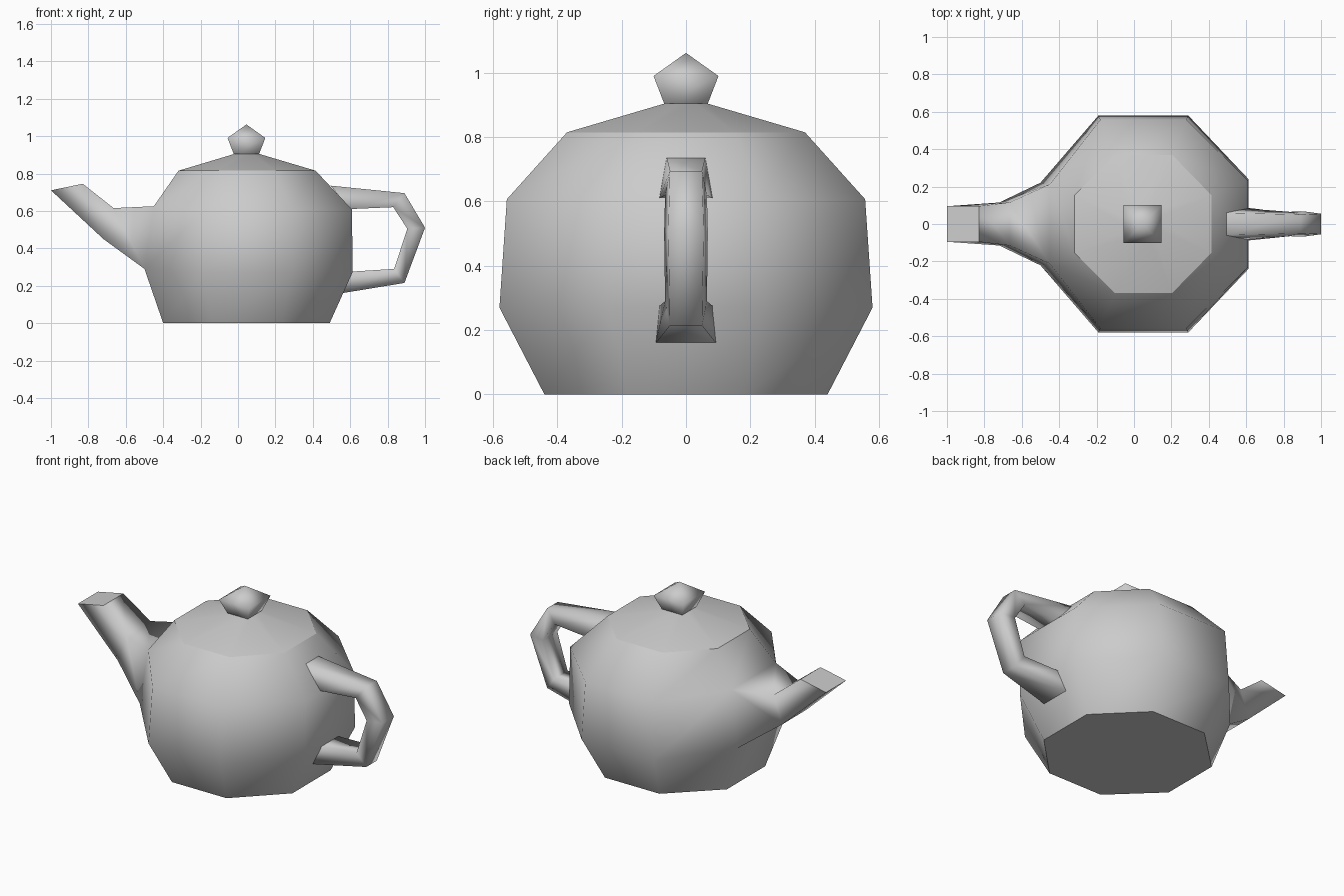
import bpy
import bmesh

cube = bpy.data.objects.get("Cube")
if cube:
    bpy.data.objects.remove(cube, do_unlink=True)

CX = 0.05  # axis of the pot

clay = bpy.data.materials.new("plain grey")
clay.use_nodes = True
GREY = (0.6, 0.6, 0.6, 1)
clay.diffuse_color = GREY
clay.node_tree.nodes["Principled BSDF"].inputs["Base Color"].default_value = GREY


def finish(name, bm):
    """Turn a bmesh into a named object with the shared material."""
    bmesh.ops.recalc_face_normals(bm, faces=bm.faces)
    mesh = bpy.data.meshes.new(name)
    bm.to_mesh(mesh)
    bm.free()
    mesh.materials.append(clay)
    obj = bpy.data.objects.new(name, mesh)
    bpy.context.collection.objects.link(obj)
    return obj


def add_ring(bm, points):
    return [bm.verts.new(p) for p in points]


def bridge(bm, a, b, skip=None):
    """Join two rings with smooth quads, leaving out side number skip."""
    n = len(a)
    for i in range(n):
        if i != skip:
            j = (i + 1) % n
            bm.faces.new((a[i], a[j], b[j], b[i])).smooth = True


def octagon(left, right, depth, z, k=0.414):
    """Octagon with flat sides; side 3 faces -x."""
    h = depth * k
    return [(right, -h, z), (right, h, z), (CX + h, depth, z), (CX - h, depth, z),
            (left, h, z), (left, -h, z), (CX - h, -depth, z), (CX + h, -depth, z)]


# Pot body, with the left side panel drawn out into the spout
bm = bmesh.new()
base = add_ring(bm, octagon(-0.40, 0.49, 0.44, 0))
low = add_ring(bm, octagon(-0.50, 0.612, 0.58, 0.27))
high = add_ring(bm, octagon(-0.45, 0.61, 0.557, 0.607))
rim = add_ring(bm, octagon(-0.318, 0.415, 0.37, 0.815))
for v in low[4:6]:
    v.co.z = 0.29
    v.co.y *= 0.92
for v in high[4:6]:
    v.co.z = 0.625
    v.co.y *= 0.92
bridge(bm, base, low)
bridge(bm, low, high, skip=4)
bridge(bm, high, rim)
bm.faces.new(base).smooth = False

# Spout: (upper x, z), (lower x, z), half width
loop = [low[4], low[5], high[5], high[4]]
for (ux, uz), (lx, lz), w in [((-0.665, 0.615), (-0.72, 0.45), 0.115),
                              ((-0.83, 0.745), (-1.0, 0.71), 0.095)]:
    nxt = add_ring(bm, [(lx, w, lz), (lx, -w, lz), (ux, -w, uz), (ux, w, uz)])
    bridge(bm, loop, nxt)
    loop = nxt
bm.faces.new(loop).smooth = False
finish("pot_body_and_spout", bm)

# Lid
bm = bmesh.new()
outer = add_ring(bm, octagon(-0.318, 0.415, 0.37, 0.815))
inner = add_ring(bm, octagon(CX - 0.068, CX + 0.062, 0.065, 0.905))
bridge(bm, outer, inner)
bm.faces.new(inner).smooth = True
finish("lid", bm)

# Square knob rising to a point
bm = bmesh.new()


def square(r, z):
    return add_ring(bm, [(CX - 0.005 + sx * r, sy * r, z)
                         for sx, sy in ((1, -1), (1, 1), (-1, 1), (-1, -1))])


foot, waist = square(0.068, 0.905), square(0.101, 0.99)
bridge(bm, foot, waist)
tip = bm.verts.new((CX - 0.005, 0, 1.062))
for i in range(4):
    bm.faces.new((waist[i], waist[(i + 1) % 4], tip)).smooth = True
finish("lid_knob", bm)

# Handle: outer (x, z, half width) and inner (x, z, half width) per section
sections = [((0.495, 0.735, 0.06), (0.60, 0.61, 0.083)),
            ((0.89, 0.695, 0.05), (0.83, 0.62, 0.065)),
            ((1.0, 0.51, 0.055), (0.905, 0.505, 0.068)),
            ((0.89, 0.215, 0.05), (0.835, 0.29, 0.065)),
            ((0.555, 0.16, 0.094), (0.60, 0.275, 0.083))]
bm = bmesh.new()
last = None
for (ox, oz, ow), (ix, iz, iw) in sections:
    ring = add_ring(bm, [(ox, -ow, oz), (ox, ow, oz), (ix, iw, iz), (ix, -iw, iz)])
    if last:
        bridge(bm, last, ring)
    last = ring
finish("handle", bm)
